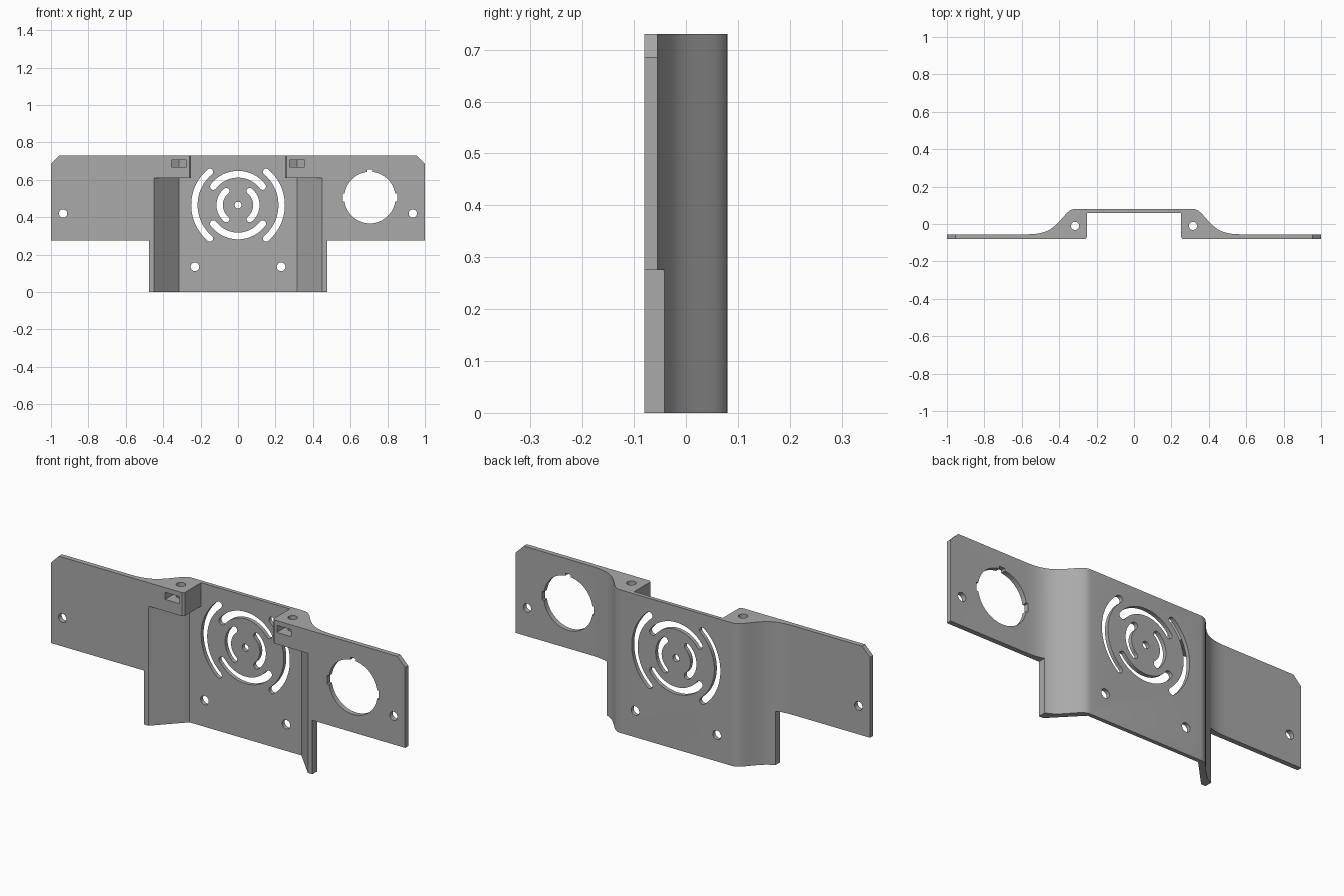
import bpy, bmesh
from math import sin, cos, pi, radians
from mathutils import Vector
from mathutils.geometry import interpolate_bezier

if "Cube" in bpy.data.objects:
    bpy.data.objects.remove(bpy.data.objects["Cube"])

GREY = (0.40, 0.40, 0.40, 1)
grey = bpy.data.materials.new("plain grey")
grey.use_nodes = True
grey.diffuse_color = GREY
grey.node_tree.nodes["Principled BSDF"].inputs["Base Color"].default_value = GREY


def prism(name, outline, axis, low, high):
    """Extrude a 2D outline along z (xy outline) or along y (xz outline)."""
    def place(p, d):
        return (p[0], p[1], d) if axis == "z" else (p[0], d, p[1])
    bm = bmesh.new()
    face = bm.faces.new([bm.verts.new(place(p, low)) for p in outline])
    new = bmesh.ops.extrude_face_region(bm, geom=[face])["geom"]
    shift = Vector(place((0, 0), high - low))
    bmesh.ops.translate(bm, vec=shift, verts=[v for v in new if isinstance(v, bmesh.types.BMVert)])
    bmesh.ops.recalc_face_normals(bm, faces=bm.faces)
    mesh = bpy.data.meshes.new(name)
    bm.to_mesh(mesh)
    bm.free()
    mesh.materials.append(grey)
    obj = bpy.data.objects.new(name, mesh)
    bpy.context.collection.objects.link(obj)
    return obj


def circle(x, y, r, n=32):
    return [(x + r * cos(2 * pi * i / n), y + r * sin(2 * pi * i / n)) for i in range(n)]


def arc(x, y, r, start, end, n):
    angles = [radians(start + (end - start) * i / n) for i in range(n + 1)]
    return [(x + r * cos(a), y + r * sin(a)) for a in angles]


def arc_slot(x, y, r, half_width, middle, spread):
    """Curved slot with rounded ends."""
    a, b = middle - spread, middle + spread
    (x0, y0), (x1, y1) = arc(x, y, r, a, b, 1)
    return (arc(x, y, r + half_width, a, b, 24)
            + arc(x1, y1, half_width, b, b + 180, 8)[1:-1]
            + arc(x, y, r - half_width, b, a, 24)
            + arc(x0, y0, half_width, a + 180, a + 360, 8)[1:-1])


def mirrored(points):
    return [(-x, y) for x, y in reversed(points)]


# Bracket profile seen from above: flat wings, S-curved shoulders, raised centre
lower = interpolate_bezier(Vector((0.57, -0.055)), Vector((0.46, -0.055)),
                           Vector((0.43, -0.02)), Vector((0.385, 0.03)), 14)
upper = interpolate_bezier(Vector((0.385, 0.03)), Vector((0.355, 0.065)),
                           Vector((0.34, 0.08)), Vector((0.315, 0.08)), 8)
half = [(0.25, 0.06), (0.25, -0.07), (0.26, -0.08), (1, -0.08), (1, -0.055)]
half += [(p.x, p.y) for p in lower + upper[1:]]
bracket = prism("mounting_bracket", half + mirrored(half), "z", 0, 0.73)


def cut(outline, axis, low, high):
    cutter = prism("cutter", outline, axis, low, high)
    cutter.hide_render = True
    mod = bracket.modifiers.new("cut", "BOOLEAN")
    mod.operation, mod.solver, mod.object = "DIFFERENCE", "EXACT", cutter
    bpy.context.view_layer.objects.active = bracket
    bpy.ops.object.modifier_apply(modifier=mod.name)
    bpy.data.objects.remove(cutter)


def drill(outline):
    cut(outline, "y", -0.3, 0.3)


# Hollow behind the shoulders, leaving screw blocks at the top
pocket = [(0.315, 0.06), (0.45, -0.08), (0.45, -0.2)]
cut(pocket + mirrored(pocket), "z", -0.2, 0.61)

for s in (-1, 1):
    # Space under each wing and clipped top corner
    drill([(s * 0.475, -0.2), (s * 1.2, -0.2), (s * 1.2, 0.275), (s * 0.475, 0.275)])
    drill([(s * 0.955, 0.73), (s * 0.955, 0.83), (s * 1.1, 0.83), (s * 1.1, 0.685), (s, 0.685)])
    # Screw hole and nut trap in each block
    cut(circle(s * 0.315, -0.01, 0.022), "z", 0.5, 0.9)
    trap = [(0.275, -0.2), (0.355, -0.2), (0.355, 0.013), (0.315, 0.036), (0.275, 0.013)]
    cut([(s * x, y) for x, y in trap], "z", 0.67, 0.706)
    # Fixing holes
    drill(circle(s * 0.935, 0.42, 0.022))
    drill(circle(s * 0.23, 0.135, 0.023))

# Fan vent: centre hole and three rings of curved slots
drill(circle(0, 0.465, 0.018))
for side in (0, 180):
    drill(arc_slot(0, 0.465, 0.233, 0.017, side, 50))
    drill(arc_slot(0, 0.465, 0.165, 0.018, side + 90, 53))
    drill(arc_slot(0, 0.465, 0.098, 0.017, side, 50))

# Round socket opening with three key notches
drill(circle(0.705, 0.505, 0.138, 64))
for x, y, w, h in ((0.705, 0.585, 0.015, 0.07), (0.705, 0.505, 0.147, 0.022)):
    drill([(x - w, y - h), (x + w, y - h), (x + w, y + h), (x - w, y + h)])

# Smooth curved walls, keep edges crisp
bpy.ops.object.select_all(action="DESELECT")
bracket.select_set(True)
bpy.context.view_layer.objects.active = bracket
bpy.ops.object.shade_smooth_by_angle(angle=radians(30))
